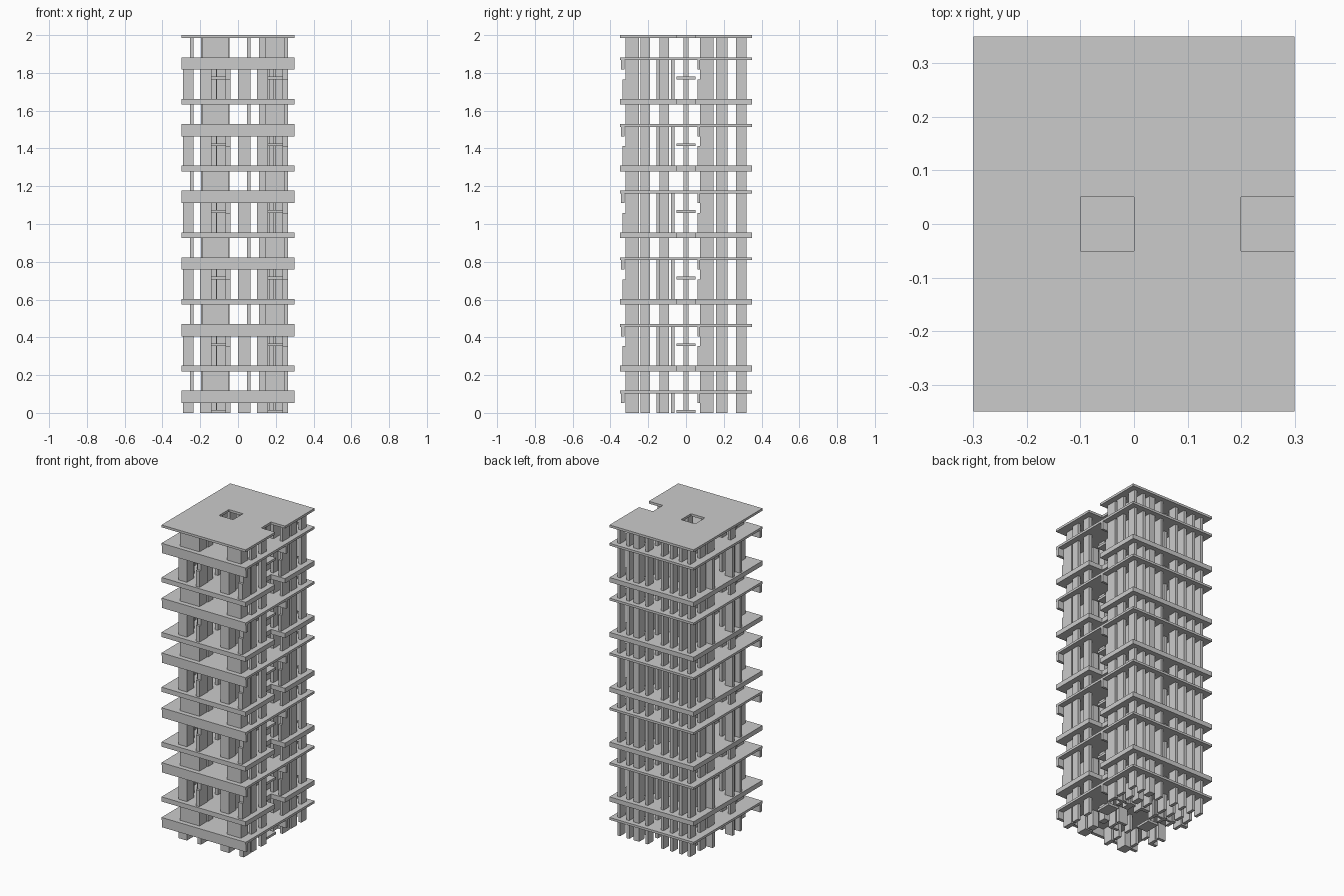
import bpy
import bmesh

cube = bpy.data.objects.get("Cube")
if cube:
    bpy.data.objects.remove(cube, do_unlink=True)

concrete = bpy.data.materials.new("concrete_grey")
concrete.use_nodes = True
GREY = (0.6, 0.6, 0.6, 1)
concrete.diffuse_color = GREY
concrete.node_tree.nodes["Principled BSDF"].inputs["Base Color"].default_value = GREY

STOREY = 2 / 17
SLAB = 0.015
HALF_X, HALF_Y = 0.3, 0.35


def make_part(name, boxes):
    """One object out of boxes given as (x range, y range, z range)."""
    bm = bmesh.new()
    for spans in boxes:
        geo = bmesh.ops.create_cube(bm, size=1)
        for v in geo["verts"]:
            v.co = [(lo + hi) / 2 + c * (hi - lo) for c, (lo, hi) in zip(v.co, spans)]
    mesh = bpy.data.meshes.new(name)
    bm.to_mesh(mesh)
    bm.free()
    mesh.materials.append(concrete)
    obj = bpy.data.objects.new(name, mesh)
    bpy.context.collection.objects.link(obj)
    return obj


def grid(xs, ys, z):
    return [(x, y, z) for x in xs for y in ys]


def open_slab(z):
    """Floor slab with a square shaft and a notch in its right edge."""
    full, mid = (-HALF_X, HALF_X), (-0.05, 0.05)
    return [(full, (-HALF_Y, -0.05), z), (full, (0.05, HALF_Y), z),
            ((-HALF_X, -0.1), mid, z), ((0, 0.2), mid, z)]


# Plan of the walls, in rows from front to back
wide_front = [(-0.19, -0.05), (0.145, 0.245)]
split_front = [(-0.2, -0.14), (-0.065, -0.04), (0.1, 0.16), (0.235, 0.265)]
fin_x = [(-0.255, -0.235), (-0.195, -0.175), (-0.13, -0.11), (-0.065, -0.045),
         (0.047, 0.065), (0.11, 0.15), (0.18, 0.2), (0.245, 0.265)]
outer_fins = [fin_x[i] for i in (1, 3, 5, 7)]
middle_fins = [fin_x[i] for i in (0, 1, 3, 4, 5, 7)]
back_rows = [(0.075, 0.145), (0.16, 0.22), (0.265, 0.32)]
wide_x = [(-0.29, -0.235), (0, 0.065)]
cross_x = [(-0.2, -0.04), (0.1, 0.265)]

for level in range(17):
    kind, base = level % 3, level * STOREY
    top = base + STOREY
    n = level + 1
    floor = base + (SLAB if kind == 2 else 0)
    ceiling = top - (0 if kind == 2 else SLAB)
    z = (floor, ceiling)

    # Walls and fins of the storey
    front = wide_front if kind == 1 else split_front
    make_part(f"front_walls_{n}", grid(front, [(-0.32, -0.25)], z))
    make_part(f"front_fins_{n}", grid(outer_fins, [(-0.24, -0.19)], z)
              + grid(middle_fins, [(-0.14, -0.09)], z))
    make_part(f"back_fins_{n}", grid(fin_x, back_rows, z))
    if kind != 1:
        make_part(f"wide_walls_{n}", grid(wide_x, [(-0.155, -0.135), (-0.08, -0.06)], z)
                  + grid(wide_x, [(0.12, 0.145)], z))
        make_part(f"cross_walls_{n}", grid(cross_x, [(0.12, 0.135)], z))
    if kind == 2:
        make_part(f"front_ribs_{n}", grid([split_front[1], split_front[3]],
                                          [(-0.335, -0.32)], z))
        make_part(f"passage_rib_{n}", [((0.245, 0.265), (0.06, 0.075), z)])

    # Floor slabs and hanging beams
    if kind == 0:
        make_part(f"solid_slab_{n}", [((-HALF_X, HALF_X), (-HALF_Y, HALF_Y), (ceiling, top))])
        beam = (ceiling - 0.05, ceiling)
        make_part(f"front_beam_{n}", [((-HALF_X, HALF_X), (-0.345, -0.325), beam)])
        make_part(f"side_beam_{n}", [((0.1, HALF_X), (0.06, 0.075), beam)])
        make_part(f"shaft_plates_{n}", grid([(-0.14, -0.065), (0.16, 0.235)],
                                            [(-0.05, 0.05)], (base, base + SLAB)))
    elif kind == 1:
        make_part(f"roof_slab_{n}", open_slab((ceiling, top)))
    else:
        make_part(f"base_slab_{n}", open_slab((base, floor)))

# Slender posts in the middle passage
make_part("passage_posts", grid([(-0.14, -0.115), (0.165, 0.19)],
                                [(-0.012, 0.012)], (0, 2 - SLAB)))
